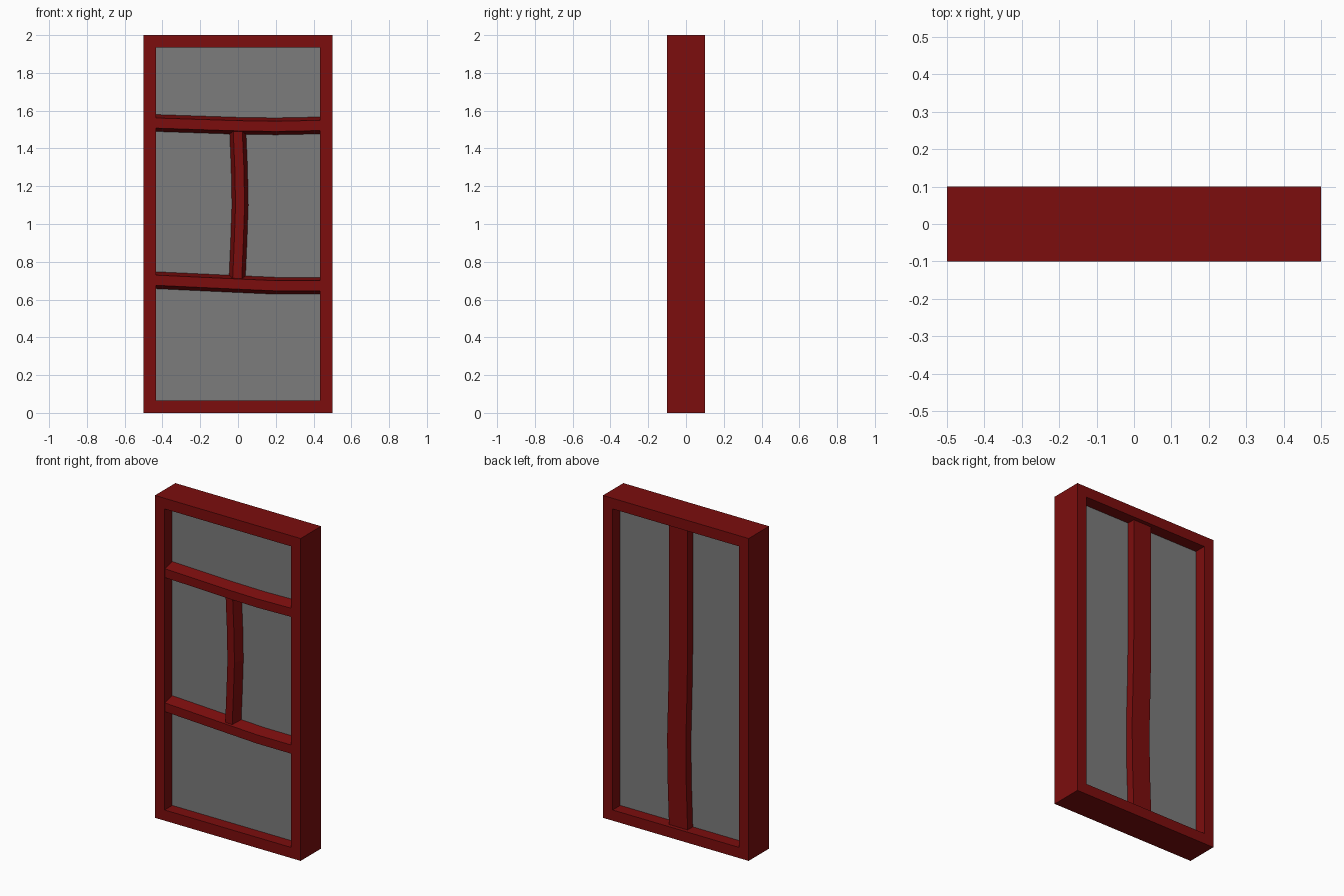
import bpy
import bmesh
from mathutils import Vector

cube = bpy.data.objects.get("Cube")
if cube:
    bpy.data.objects.remove(cube, do_unlink=True)


def material(name, color):
    mat = bpy.data.materials.new(name)
    mat.use_nodes = True
    mat.diffuse_color = color
    mat.node_tree.nodes["Principled BSDF"].inputs["Base Color"].default_value = color
    return mat


RED = material("dark red paint", (0.2, 0.004, 0.004, 1))
GREY = material("grey pane", (0.2, 0.2, 0.2, 1))


def finish(name, bm, mat):
    bmesh.ops.recalc_face_normals(bm, faces=bm.faces)
    mesh = bpy.data.meshes.new(name)
    bm.to_mesh(mesh)
    bm.free()
    mesh.materials.append(mat)
    obj = bpy.data.objects.new(name, mesh)
    bpy.context.collection.objects.link(obj)
    return obj


def skin(bm, loops, closed=False):
    """Join equal vertex loops with quads, in order."""
    count = len(loops[0])
    for a, b in zip(loops, loops[1:] + (loops[:1] if closed else [])):
        for i in range(count):
            j = (i + 1) % count
            bm.faces.new((a[i], a[j], b[j], b[i]))


def frame(half_x, height, half_y, border):
    bm = bmesh.new()
    loops = []
    for inset, y in ((0, -half_y), (0, half_y), (border, half_y), (border, -half_y)):
        x, low, high = half_x - inset, inset, height - inset
        loops.append([bm.verts.new((px, y, pz)) for px, pz in
                      ((-x, low), (x, low), (x, high), (-x, high))])
    skin(bm, loops, closed=True)
    return finish("outer_frame", bm, RED)


def pane(half_x, half_y, low, high):
    bm = bmesh.new()
    bmesh.ops.create_cube(bm, size=1)
    for v in bm.verts:
        v.co = Vector((v.co.x * 2 * half_x, v.co.y * 2 * half_y,
                       (low + high) / 2 + v.co.z * (high - low)))
    return finish("pane", bm, GREY)


def bar(name, path, across, base, face, y_base, y_face):
    """Sweep a tapered section along bent (x, z) points."""
    bm = bmesh.new()
    loops = []
    for x, z in path:
        centre = Vector((x, 0, z))
        loops.append([bm.verts.new(centre + across * s + Vector((0, y, 0)))
                      for s, y in ((-base, y_base), (base, y_base),
                                   (face, y_face), (-face, y_face))])
    skin(bm, loops)
    bm.faces.new(loops[0])
    bm.faces.new(loops[-1])
    return finish(name, bm, RED)


frame(0.5, 2, 0.1, 0.066)
pane(0.45, 0.025, 0.05, 1.95)

# Slightly bent bars on the front
UP, SIDE = Vector((0, 0, 1)), Vector((1, 0, 0))
bar("upper_crossbar", [(-0.45, 1.535), (0, 1.52), (0.2, 1.517), (0.45, 1.522)],
    UP, 0.046, 0.027, -0.02, -0.097)
bar("lower_crossbar", [(-0.45, 0.703), (0, 0.682), (0.2, 0.673), (0.45, 0.673)],
    UP, 0.046, 0.027, -0.02, -0.097)
bar("front_upright", [(-0.006, 0.67), (0.004, 0.9), (0.011, 1.1), (0.007, 1.3), (-0.002, 1.51)],
    SIDE, 0.045, 0.024, -0.02, -0.085)

# Wide upright on the back
bar("back_upright", [(0, 0.05), (0.01, 0.35), (0.013, 0.6), (0.005, 0.9), (0, 1.2), (0, 1.95)],
    SIDE, 0.065, 0.064, 0.02, 0.075)
